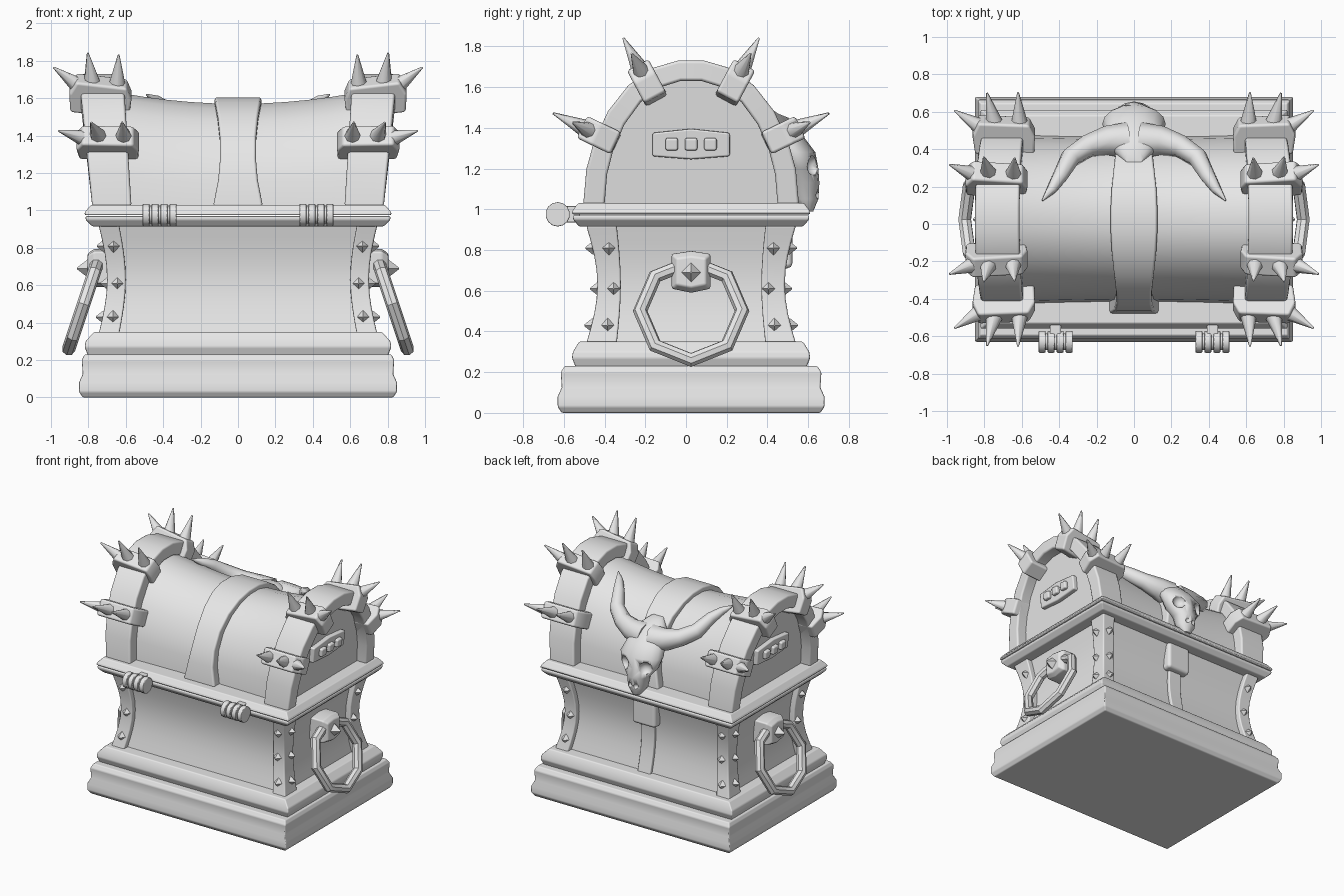
import bpy, bmesh, math
from mathutils import Matrix, Vector

if "Cube" in bpy.data.objects:
    bpy.data.objects.remove(bpy.data.objects["Cube"], do_unlink=True)

CY = 0.025     # the chest body sits slightly behind the origin
RIM = 1.03     # height where the lid starts
LEAN = 0.1     # outward lean of the lid ends

stone = bpy.data.materials.new("plain_grey")
stone.use_nodes = True
stone.diffuse_color = (0.8, 0.8, 0.8, 1)
stone.node_tree.nodes["Principled BSDF"].inputs["Base Color"].default_value = (0.8, 0.8, 0.8, 1)


def finish(name, bm, mirror="", bevel=0.0, angle=35):
    """Mirror the mesh, turn it into an object, shade it."""
    for axis in mirror:
        flip = Vector((-1 if axis == "x" else 1, -1 if axis == "y" else 1, 1))
        geom = bm.verts[:] + bm.edges[:] + bm.faces[:]
        copy = bmesh.ops.duplicate(bm, geom=geom)["geom"]
        bmesh.ops.scale(bm, vec=flip, verts=[g for g in copy if isinstance(g, bmesh.types.BMVert)])
    bmesh.ops.recalc_face_normals(bm, faces=bm.faces[:])
    mesh = bpy.data.meshes.new(name)
    bm.to_mesh(mesh)
    bm.free()
    mesh.materials.append(stone)
    ob = bpy.data.objects.new(name, mesh)
    ob.location.y = CY
    bpy.context.collection.objects.link(ob)
    bpy.ops.object.select_all(action="DESELECT")
    ob.select_set(True)
    bpy.context.view_layer.objects.active = ob
    bpy.ops.object.shade_smooth_by_angle(angle=math.radians(angle))
    if bevel:
        mod = ob.modifiers.new("soft_edges", "BEVEL")
        mod.width, mod.segments, mod.harden_normals = bevel, 2, True
    return ob


def loft(bm, rings, closed=False):
    """Skin a list of equal point rings."""
    loops = [[bm.verts.new(p) for p in ring] for ring in rings]
    n = len(loops[0])
    pairs = list(zip(loops, loops[1:])) + ([(loops[-1], loops[0])] if closed else [])
    for a, b in pairs:
        for i in range(n):
            j = (i + 1) % n
            bm.faces.new((a[i], a[j], b[j], b[i]))
    if not closed:
        bm.faces.new(loops[0])
        bm.faces.new(loops[-1])


def rect(x0, x1, y0, y1, z):
    return [(x0, y0, z), (x1, y0, z), (x1, y1, z), (x0, y1, z)]


def box(bm, centre, size, turn=Matrix()):
    m = Matrix.Translation(centre) @ turn @ Matrix.Diagonal((*size, 1))
    return bmesh.ops.create_cube(bm, size=1, matrix=m)["verts"]


def cone(bm, base, tip, r0, r1=0.0, sides=8):
    base, tip = Vector(base), Vector(tip)
    d = tip - base
    m = Matrix.Translation((base + tip) / 2) @ d.to_track_quat("Z", "Y").to_matrix().to_4x4()
    bmesh.ops.create_cone(bm, cap_ends=True, segments=sides, radius1=r0, radius2=r1,
                          depth=d.length, matrix=m)


def tube(bm, path, radii, up, sides=8, closed=False):
    path, rings, n = [Vector(p) for p in path], [], len(path)
    for i, p in enumerate(path):
        a = path[i - 1] if closed or i else p
        b = path[(i + 1) % n] if closed or i < n - 1 else p
        t = (b - a).normalized()
        u = t.cross(up).normalized()
        v = t.cross(u)
        rings.append([p + radii[i] * (u * math.cos(k * math.tau / sides) + v * math.sin(k * math.tau / sides))
                      for k in range(sides)])
    loft(bm, rings, closed)


def waist(z):
    """0 at the ends of the body, 1 at its narrow middle."""
    return math.sin(math.pi * (z - 0.34) / 0.58)


def arch(half, height):
    """Lid profile from front to back, scaled from a unit arch."""
    side = [(1, 0), (0.97, 0.25), (0.9, 0.44), (0.77, 0.65), (0.58, 0.83), (0.35, 0.95), (0.12, 1)]
    pts = [(-y, z) for y, z in side] + [(y, z) for y, z in reversed(side)]
    return [(y * half, RIM - 0.01 + z * (height + 0.01)) for y, z in pts]


def band(name, outer, inner, mid, half, mirror=""):
    bm = bmesh.new()
    rings = []
    for (yo, zo), (yi, zi) in zip(outer, inner):
        x, w = mid(zo), half(zo)
        rings.append([(x - w, yi, zi), (x + w, yi, zi), (x + w, yo, zo), (x - w, yo, zo)])
    loft(bm, rings)
    finish(name, bm, mirror, 0.015)


# Stepped plinth and the rim slabs
def stack(name, levels):
    bm = bmesh.new()
    loft(bm, [rect(-x, x, -y, y, z) for x, y, z in levels])
    finish(name, bm, bevel=0.008)


stack("plinth_lower", [(0.83, 0.635, 0), (0.85, 0.655, 0.03), (0.85, 0.655, 0.08), (0.83, 0.635, 0.125),
                       (0.835, 0.64, 0.2), (0.82, 0.62, 0.23)])
stack("plinth_upper", [(0.8, 0.565, 0.22), (0.82, 0.585, 0.27), (0.815, 0.58, 0.3), (0.77, 0.55, 0.35)])
stack("rim_lower", [(0.78, 0.55, 0.915), (0.815, 0.58, 0.95), (0.815, 0.58, 0.97)])
stack("rim_upper", [(0.82, 0.585, 0.975), (0.82, 0.585, 0.99), (0.785, 0.555, RIM)])

# Waisted chest body and corner posts
heights = [0.34 + 0.58 * i / 8 for i in range(9)]
bm = bmesh.new()
loft(bm, [rect(-0.7 + 0.04 * waist(z), 0.7 - 0.04 * waist(z), -0.47 + 0.05 * waist(z),
               0.47 - 0.05 * waist(z), z) for z in heights])
finish("chest_body", bm)
bm = bmesh.new()
loft(bm, [rect(0.635 - 0.035 * waist(z), 0.745 - 0.045 * waist(z), 0.365 - 0.02 * waist(z),
               0.515 - 0.055 * waist(z), z) for z in heights])
finish("corner_posts", bm, "xy", 0.01)

# Pyramid studs on both outer faces of each post
bm = bmesh.new()
for z in (0.43, 0.61, 0.81):
    x, y = 0.74 - 0.045 * waist(z), 0.51 - 0.055 * waist(z)
    cone(bm, (x - 0.05, y, z), (x - 0.05, y + 0.04, z), 0.036, 0.004, 4)
    cone(bm, (x, y - 0.075, z), (x + 0.04, y - 0.075, z), 0.036, 0.004, 4)
finish("post_studs", bm, "xy", angle=20)

# Sagging barrel lid with leaning ends
bm = bmesh.new()
rings = []
for i in range(13):
    t = i / 6 - 1
    sag = 1 - t * t
    rings.append([(t * (0.7 + LEAN * (z - RIM)), y, z) for y, z in arch(0.455 - 0.015 * sag, 0.625 - 0.085 * sag)])
loft(bm, rings)
finish("lid_barrel", bm)
band("lid_end_arches", arch(0.53, 0.7), arch(0.425, 0.6),
     lambda z: 0.675 + LEAN * (z - RIM) * 0.8, lambda z: 0.105 + 0.02 * (z - RIM), "x")
band("lid_centre_strap", arch(0.505, 0.575), arch(0.4, 0.5),
     lambda z: 0, lambda z: 0.095 + 0.4 * (z - RIM - 0.3) ** 2)

# Spiked clamps gripping the end arches
clamps, spikes = bmesh.new(), bmesh.new()
for cx, cy, cz, ny, nz, tilt in ((0.695, 0.455, 1.365, 0.9, 0.43, 0.04), (0.735, 0.215, 1.62, 0.47, 0.88, 0.13)):
    n = Vector((0, ny, nz)).normalized()
    ax = (Vector((1, 0, 0)) + n * tilt).normalized()
    az = (n - Vector((1, 0, 0)) * tilt).normalized()
    turn = Matrix((ax, az.cross(ax), az)).transposed().to_4x4()
    m = Matrix.Translation((cx, cy, cz)) @ turn
    top = [(-0.165, -0.1), (0.15, -0.1), (0.17, 0.01), (0.14, 0.085), (-0.13, 0.085), (-0.165, 0.02)]
    loft(clamps, [[m @ Vector((x, y, z)) for x, z in top] for y in (-0.06, 0.06)])
    for bx, bz, tx, tz in ((0.13, 0.04, 0.27, 0.13), (0.055, 0.07, 0.1, 0.24), (-0.08, 0.07, -0.065, 0.25)):
        cone(spikes, m @ Vector((bx, 0, bz)), m @ Vector((tx, 0, tz)), 0.045, 0.005)
finish("arch_clamps", clamps, "xy", 0.015)
finish("clamp_spikes", spikes, "xy", angle=50)

# Studded plaque on each lid end
lean = Matrix.Rotation(math.atan(LEAN), 4, "Y")
bm = bmesh.new()
loft(bm, [[(x + LEAN * (z - RIM), y, z) for y, z in
           ((-0.19, 1.26), (0, 1.245), (0.19, 1.26), (0.19, 1.375), (0, 1.395), (-0.19, 1.375))]
          for x in (0.68, 0.735)])
finish("lid_end_plaques", bm, "x", 0.01)
bm = bmesh.new()
for y in (-0.095, 0, 0.095):
    box(bm, (0.765, y, 1.32), (0.05, 0.062, 0.062), lean)
finish("plaque_studs", bm, "x", 0.012)

# Side ring handles with mounts
bm = bmesh.new()
loft(bm, [[(x, y * s, 0.69 + z * s) for y, z in
           ((-0.095, -0.08), (0, -0.1), (0.095, -0.08), (0.095, 0.09), (0, 0.105), (-0.095, 0.09))]
          for x, s in ((0.64, 1), (0.77, 1), (0.805, 0.75))])
finish("handle_mounts", bm, "x", 0.01)
bm = bmesh.new()
cone(bm, (0.795, 0, 0.69), (0.86, 0, 0.69), 0.055, 0.005, 4)
finish("handle_studs", bm, "x", angle=20)
bm = bmesh.new()
ring = [(0.825 - 0.08 * math.sin(a), 0.25 * math.cos(a), 0.5 + 0.24 * math.sin(a))
        for a in (k * math.tau / 8 for k in range(8))]
tube(bm, ring, [0.036] * 8, Vector((0.24, 0, 0.08)), closed=True)
finish("ring_handles", bm, "x", angle=40)

# Ribbed hinges on the front of the rim
bm = bmesh.new()
for off in (-0.072, -0.024, 0.024, 0.072):
    cone(bm, (0.4 + off, -0.655, 0.975), (0.438 + off, -0.655, 0.975), 0.06, 0.06, 14)
cone(bm, (0.335, -0.655, 0.975), (0.505, -0.655, 0.975), 0.045, 0.045, 14)
box(bm, (0.42, -0.6, 0.975), (0.06, 0.11, 0.08))
finish("hinges", bm, "x", 0.006)

# Lock plate and hanging strap at the back
bm = bmesh.new()
box(bm, (0, 0.455, 0.82), (0.2, 0.085, 0.22))
finish("lock_plate", bm, bevel=0.025)
bm = bmesh.new()
loft(bm, [rect(-0.055, 0.055, 0.38, 0.495 - 0.05 * waist(z), z) for z in heights])
finish("lock_strap", bm, bevel=0.008)

# Horned skull draped over the back of the lid
bm = bmesh.new()
rings = []
for z, w, c, d in ((1.49, 0.05, 0.33, 0.04), (1.44, 0.11, 0.385, 0.08), (1.36, 0.145, 0.45, 0.1),
                   (1.28, 0.17, 0.51, 0.1), (1.2, 0.145, 0.53, 0.095), (1.13, 0.085, 0.55, 0.08),
                   (1.05, 0.075, 0.56, 0.065), (0.99, 0.03, 0.575, 0.025)):
    rings.append([(w * math.cos(a), c + d * math.sin(a), z) for a in (k * math.tau / 16 for k in range(16))])
loft(bm, rings)
skull = finish("skull", bm, angle=50)
bm = bmesh.new()
for x, y, z, r in ((0.095, 0.61, 1.215, 0.052), (0.028, 0.63, 1.07, 0.022)):
    bmesh.ops.create_icosphere(bm, subdivisions=2, radius=r, matrix=Matrix.Translation((x, y, z)))
cutter = finish("socket_cutter", bm, "x")
cutter.hide_render = True
cut = skull.modifiers.new("sockets", "BOOLEAN")
cut.operation, cut.object = "DIFFERENCE", cutter
bpy.context.view_layer.objects.active = skull
bpy.ops.object.modifier_apply(modifier=cut.name)
bpy.data.objects.remove(cutter, do_unlink=True)
bm = bmesh.new()
tube(bm, [(0.04, 0.42, 1.37), (0.15, 0.42, 1.39), (0.25, 0.39, 1.42), (0.34, 0.33, 1.47), (0.395, 0.23, 1.55),
          (0.44, 0.16, 1.59), (0.49, 0.1, 1.62)], [0.1, 0.08, 0.062, 0.055, 0.042, 0.028, 0.004], Vector((0, 0.6, 0.8)))
finish("skull_horns", bm, "x", angle=60)
